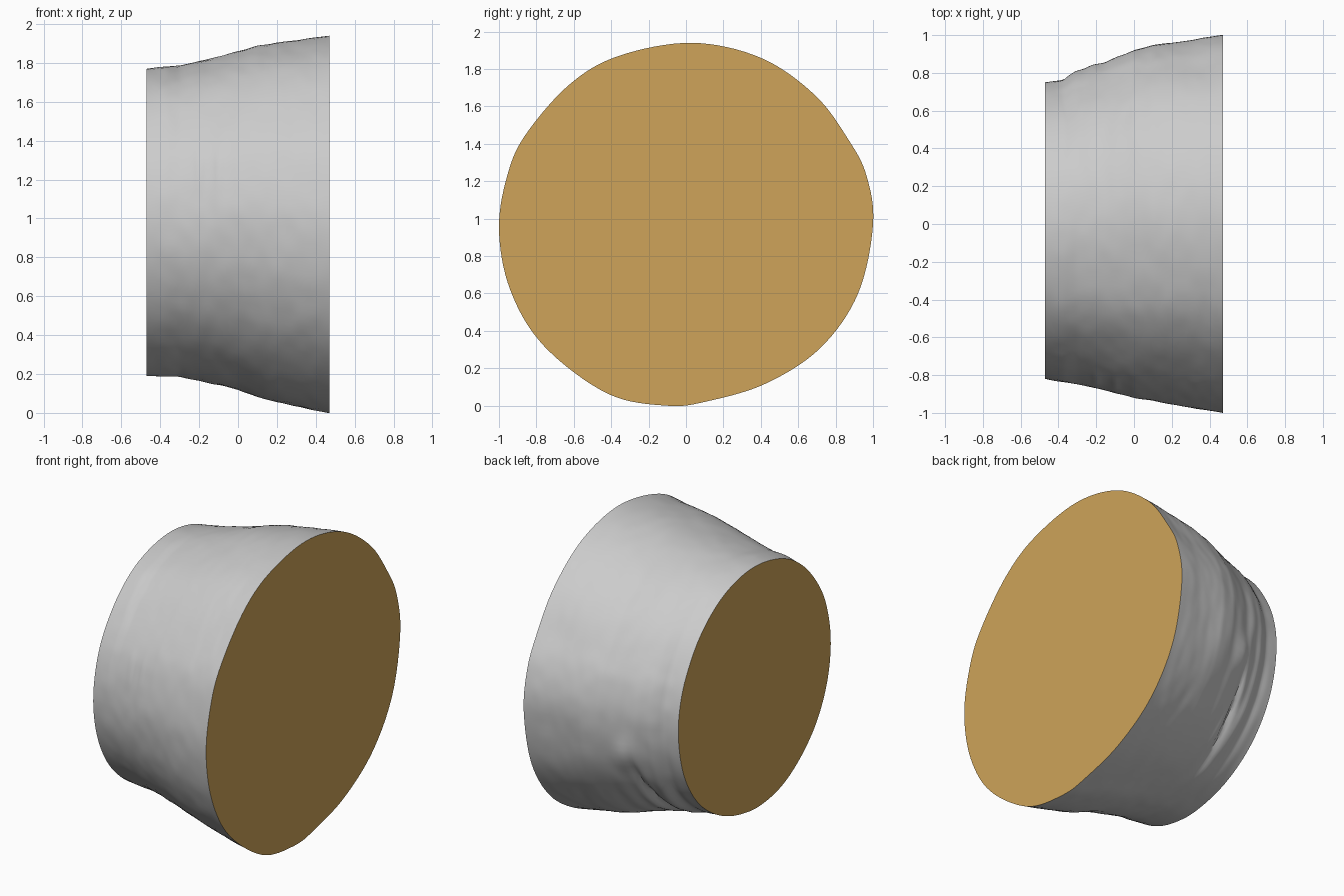
import bpy, bmesh, math
from mathutils import Vector, noise

if "Cube" in bpy.data.objects:
    bpy.data.objects.remove(bpy.data.objects["Cube"], do_unlink=True)


def material(name, rgb):
    m = bpy.data.materials.new(name)
    m.use_nodes = True
    m.diffuse_color = (*rgb, 1)
    bsdf = next(n for n in m.node_tree.nodes if n.type == 'BSDF_PRINCIPLED')
    bsdf.inputs["Base Color"].default_value = (*rgb, 1)
    bsdf.inputs["Roughness"].default_value = 0.9
    return m


bark = material("grey bark", (0.60, 0.60, 0.60))
wood = material("cut wood", (0.62, 0.37, 0.10))

# Outline of the wide cut end, as (y, z), counter-clockwise
OUTLINE = [(1.0, 0.97), (0.965, 1.23), (0.87, 1.42), (0.69, 1.66), (0.40, 1.86),
           (0.03, 1.94), (-0.36, 1.87), (-0.62, 1.72), (-0.85, 1.46), (-0.95, 1.25),
           (-1.0, 0.95), (-0.94, 0.62), (-0.76, 0.32), (-0.42, 0.065), (-0.1, 0.0),
           (0.12, 0.025), (0.43, 0.12), (0.72, 0.31), (0.92, 0.60)]

# Stations along the trunk: x, y min, y max, z min, z max
STATIONS = [(-0.47, -0.82, 0.75, 0.19, 1.77), (-0.37, -0.84, 0.765, 0.188, 1.783),
            (-0.30, -0.85, 0.81, 0.183, 1.787), (-0.15, -0.88, 0.86, 0.155, 1.82),
            (0.0, -0.92, 0.92, 0.12, 1.86), (0.1, -0.935, 0.945, 0.085, 1.885),
            (0.2, -0.955, 0.957, 0.055, 1.905), (0.47, -1.0, 1.0, 0.0, 1.94)]
SEGMENTS, RINGS = 152, 64


def outline_point(t):
    """Closed smooth curve through the outline points, t in 0..1."""
    n = len(OUTLINE)
    i, f = int(t * n), t * n - int(t * n)
    a, b, c, d = (Vector(OUTLINE[(i + k) % n]) for k in (-1, 0, 1, 2))
    return 0.5 * (2 * b + (c - a) * f + (2 * a - 5 * b + 4 * c - d) * f ** 2
                  + (3 * b - a - 3 * c + d) * f ** 3)


def station(x):
    for p, q in zip(STATIONS, STATIONS[1:]):
        if x <= q[0] + 1e-6:
            f = (x - p[0]) / (q[0] - p[0])
            return [u + (v - u) * f for u, v in zip(p, q)]


def bump(v, centre, width):
    return math.exp(-((v - centre) / width) ** 2)


def relief(x, a):
    """Height of the bark relief at length x and angle a (degrees, 0 = back)."""
    fade = min(1, (0.47 - abs(x)) / 0.08)
    p = Vector((x * 5, math.cos(math.radians(a)) * 3, math.sin(math.radians(a)) * 3))
    h = 0.006 * noise.noise(p) + 0.003 * noise.noise(p * 3)
    # wrinkles running round the low back side
    h += 0.007 * math.sin(x * 52 + 0.04 * a) * bump(a, -35, 45) * bump(x, -0.25, 0.2)
    # knot and the crevice below it
    h += 0.03 * bump(a, -14, 7) * bump(x, -0.15, 0.06)
    h -= 0.04 * bump(a, -38, 20) * bump(x, -0.2 + 0.001 * (a + 38), 0.025)
    # small scars on the front side
    h += 0.008 * bump(a, 162, 7) * (bump(x, -0.1, 0.02) + bump(x, -0.2, 0.02))
    return h * fade


# Trunk slice: rings of bark closed by two flat cuts
bm = bmesh.new()
rings = []
for r in range(RINGS + 1):
    x = -0.47 + 0.94 * r / RINGS
    _, y0, y1, z0, z1 = station(x)
    cy, cz = (y0 + y1) / 2, (z0 + z1) / 2
    ring = []
    for s in range(SEGMENTS):
        p = outline_point(s / SEGMENTS)
        u = Vector((p.x, p.y / 0.97 - 1))
        u = u.lerp(u.normalized(), 0.6 * (0.47 - x) / 0.94)
        a = math.degrees(math.atan2(u.y, u.x))
        k = 1 + relief(x, a)
        ring.append(bm.verts.new((x, cy + u.x * k * (y1 - y0) / 2,
                                  cz + u.y * k * (z1 - z0) / 2)))
    rings.append(ring)
for lo, hi in zip(rings, rings[1:]):
    for s in range(SEGMENTS):
        t = (s + 1) % SEGMENTS
        bm.faces.new((lo[s], lo[t], hi[t], hi[s]))
for ring in (rings[0], rings[-1]):
    bm.faces.new(ring).material_index = 1
bmesh.ops.recalc_face_normals(bm, faces=bm.faces)
mesh = bpy.data.meshes.new("log_slice")
bm.to_mesh(mesh)
bm.free()
mesh.materials.append(bark)
mesh.materials.append(wood)
log = bpy.data.objects.new("log_slice", mesh)
bpy.context.collection.objects.link(log)
bpy.ops.object.select_all(action='DESELECT')
log.select_set(True)
bpy.context.view_layer.objects.active = log
bpy.ops.object.shade_smooth_by_angle(angle=math.radians(40))
